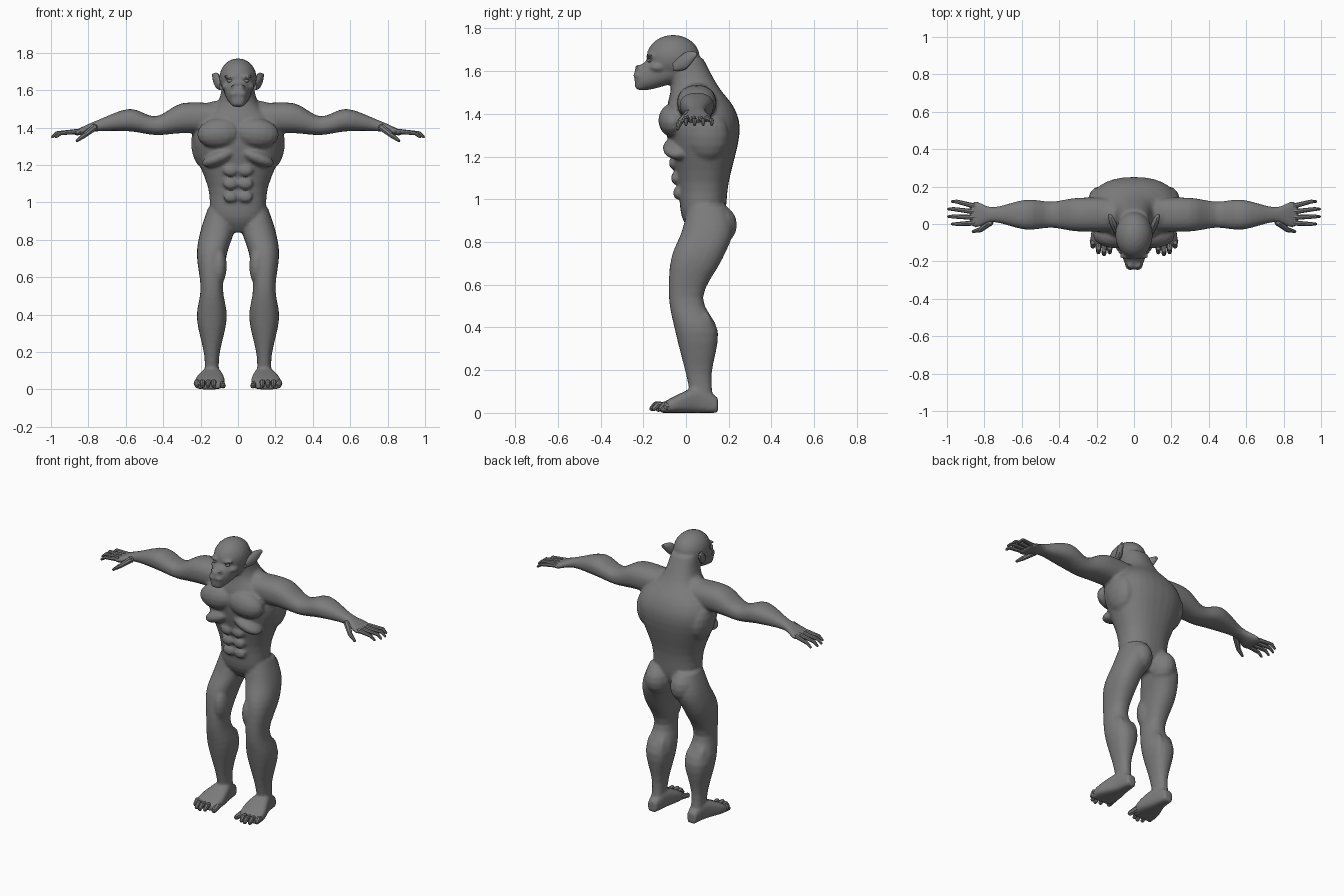
import bpy
import bmesh
import math
from mathutils import Vector, Matrix, Euler

default_cube = bpy.data.objects.get("Cube")
if default_cube:
    bpy.data.objects.remove(default_cube, do_unlink=True)

GREY = (0.2, 0.2, 0.2, 1)
skin = bpy.data.materials.new("grey_skin")
skin.use_nodes = True
skin.diffuse_color = GREY
skin.node_tree.nodes["Principled BSDF"].inputs["Base Color"].default_value = GREY


def smooth_rows(rows, steps=4):
    """Pass a flowing curve through a few cross-sections."""
    rows = [Vector(row) for row in rows]
    dense = []
    for i in range(len(rows) - 1):
        start, end = rows[i], rows[i + 1]
        before = rows[max(i - 1, 0)]
        after = rows[min(i + 2, len(rows) - 1)]
        leave, arrive = (end - before) / 2, (after - start) / 2
        for step in range(steps):
            t = step / steps
            blend = t * t * (3 - 2 * t)
            dense.append(start.lerp(end, blend)
                         + leave * t * (1 - t) ** 2 - arrive * t * t * (1 - t))
    return dense + [rows[-1]]


def superellipse(angle, power):
    """Point on a rounded square of unit radius."""
    return [math.copysign(abs(w) ** (2 / power), w) for w in (math.cos(angle), math.sin(angle))]


def loft(bm, axis, rows, side=1, sides=24, power=2.3):
    """Closed tube; each row is position along the axis, centre, two radii."""
    rings = []
    for along, centre_u, centre_v, radius_u, radius_v in smooth_rows(rows):
        ring = []
        for i in range(sides):
            cu, cv = superellipse(math.tau * i / sides, power)
            u, v = centre_u + radius_u * cu, centre_v + radius_v * cv
            x, y, z = {"x": (along, u, v), "y": (u, along, v), "z": (u, v, along)}[axis]
            ring.append(bm.verts.new((side * x, y, z)))
        rings.append(ring)
    for near, far in zip(rings, rings[1:]):
        for i in range(sides):
            bm.faces.new((near[i - 1], near[i], far[i], far[i - 1]))
    bm.faces.new(rings[0])
    bm.faces.new(rings[-1])


def ball(bm, centre, radii, tilt=0, side=1, segments=16):
    """Ellipsoid, tilted about the depth axis."""
    x, y, z = centre
    place = Matrix.Translation((side * x, y, z))
    turn = Euler((0, side * tilt, 0)).to_matrix().to_4x4()
    bmesh.ops.create_uvsphere(bm, u_segments=segments, v_segments=segments // 2, radius=1,
                              matrix=place @ turn @ Matrix.Diagonal((*radii, 1)))


def digit(bm, path, thick, thin, side):
    """Jointed finger or toe that tapers along its path."""
    points = [Vector((side * x, y, z)) for x, y, z in path]
    radii = [thick + (thin - thick) * i / (len(points) - 1) for i in range(len(points))]
    for point, radius in zip(points, radii):
        ball(bm, point, [radius] * 3, segments=8)
    for start, end, wide, narrow in zip(points, points[1:], radii, radii[1:]):
        bone = end - start
        place = Matrix.Translation((start + end) / 2)
        turn = bone.to_track_quat("Z", "Y").to_matrix().to_4x4()
        bmesh.ops.create_cone(bm, cap_ends=True, segments=8, radius1=wide, radius2=narrow,
                              depth=bone.length, matrix=place @ turn)


def finish(name, bm, voxel=None):
    """Turn the mesh into an object, optionally fused into one skin."""
    bmesh.ops.recalc_face_normals(bm, faces=bm.faces)
    mesh = bpy.data.meshes.new(name)
    bm.to_mesh(mesh)
    bm.free()
    mesh.materials.append(skin)
    part = bpy.data.objects.new(name, mesh)
    bpy.context.collection.objects.link(part)
    bpy.ops.object.select_all(action="DESELECT")
    part.select_set(True)
    bpy.context.view_layer.objects.active = part
    if voxel:
        fuse = part.modifiers.new("fuse", "REMESH")
        fuse.mode = "VOXEL"
        fuse.voxel_size = voxel
        soften = part.modifiers.new("soften", "SMOOTH")
        soften.iterations = 3
        for modifier in ("fuse", "soften"):
            bpy.ops.object.modifier_apply(modifier=modifier)
    bpy.ops.object.shade_smooth_by_angle(angle=math.radians(40))


body = bmesh.new()

# Trunk and neck: height, depth centre, half width, half depth
trunk = [(.84, .08, .05, .05), (.92, .08, .14, .1), (1.08, .08, .16, .12), (1.3, .08, .24, .17),
         (1.42, .07, .22, .16), (1.53, .04, .11, .11), (1.66, 0, .08, .08)]
loft(body, "z", [(z, 0, y, width, depth) for z, y, width, depth in trunk], sides=32)

# Skull, and muzzle: depth, height centre, half width, half height
ball(body, (0, -.06, 1.665), (.1, .125, .105), segments=24)
muzzle = [(-.04, 1.62, .08, .07), (-.14, 1.6, .07, .08), (-.21, 1.57, .05, .06), (-.24, 1.57, .03, .04)]
loft(body, "y", [(y, 0, z, width, height) for y, z, width, height in muzzle])

# Arm and palm: reach, height centre, half depth, half height
arm = [(.12, 1.45, .09, .08), (.3, 1.45, .09, .08), (.44, 1.41, .07, .05), (.58, 1.44, .08, .06),
       (.75, 1.41, .04, .03), (.84, 1.38, .07, .02), (.88, 1.37, .05, .01)]

# Leg: height, centre, half width, half depth
leg = [(.04, .14, .08, .04, .05), (.18, .14, .06, .04, .06), (.38, .14, .05, .08, .1),
       (.54, .14, 0, .06, .08), (.72, .14, .05, .08, .12), (.85, .11, .1, .09, .12),
       (.97, .09, .1, .07, .09)]

# Foot: depth, sideways centre, half width, full height
foot = [(.15, .14, .03, .07), (.06, .14, .05, .12), (-.05, .15, .08, .08), (-.12, .16, .07, .04)]

# Forms that bulge from the skin on each side: centre, radii, tilt
forms = {
    "chest": ((.1, -.06, 1.37), (.12, .07, .08), .1),
    "rib arch": ((.1, -.04, 1.24), (.1, .07, .04), .4),
    "neck slope": ((.13, .05, 1.5), (.14, .06, .04), .2),
    "side of back": ((.19, .1, 1.3), (.06, .1, .12), .1),
    "buttock": ((.09, .14, .88), (.08, .1, .1), 0),
    "inner thigh": ((.1, -.02, .66), (.04, .06, .1), 0),
    "kneecap": ((.14, -.05, .56), (.04, .03, .04), 0),
    "inner calf": ((.1, .09, .37), (.03, .05, .1), 0),
    "outer calf": ((.18, .08, .38), (.03, .05, .1), 0),
    "brow": ((.04, -.17, 1.67), (.04, .02, .01), -.1),
    "cheek": ((.06, -.13, 1.62), (.03, .04, .02), .2),
    "nostril": ((.02, -.22, 1.62), (.02, .02, .01), 0),
    "upper lip": ((.02, -.22, 1.58), (.03, .03, .01), 0),
    "lower lip": ((.01, -.21, 1.53), (.03, .03, .02), 0),
}
for side in (1, -1):
    loft(body, "x", [(x, .05, z, depth, height) for x, z, depth, height in arm], side)
    loft(body, "z", leg, side)
    loft(body, "y", [(y, x, height / 2, width, height / 2) for y, x, width, height in foot],
         side, power=3)
    for centre, radii, tilt in forms.values():
        ball(body, centre, radii, tilt, side)
    # Belly muscles, stepping in towards the waist
    for step in range(3):
        ball(body, (.04, -.04 - .01 * step, 1.03 + .07 * step), (.04, .02, .03), 0, side)
finish("body", body, voxel=.009)

# Small parts on each side
ear = [(-.06, .09, 1.62, .01, .02), (0, .11, 1.65, .02, .04), (.05, .13, 1.68, .01, .01)]
for side, label in ((1, "left"), (-1, "right")):
    bm = bmesh.new()
    loft(bm, "y", ear, side, sides=12, power=2)
    finish(label + "_ear", bm)

    bm = bmesh.new()
    ball(bm, (.04, -.17, 1.65), (.02, .01, .01), 0, side)
    finish(label + "_eye", bm)

    # Four fingers fan out from the palm, the middle ones longest
    bm = bmesh.new()
    for finger in range(4):
        fan = finger - 1.5
        knuckle = Vector((.85, .05 - .03 * fan, 1.38))
        joint = Vector((.97 - .01 * fan * fan, .06 - .04 * fan, 1.37))
        digit(bm, [knuckle, joint, joint + Vector((.025, 0, -.02))], .014, .007, side)
    digit(bm, [(.77, .01, 1.4), (.82, -.03, 1.36), (.86, -.04, 1.33)], .02, .008, side)
    finish(label + "_thumb_and_fingers", bm)

    # Big toe set back, small toes in an arc
    bm = bmesh.new()
    digit(bm, [(.09, -.07, .03), (.08, -.13, .02)], .02, .015, side)
    for toe in range(4):
        x, tip = .13 + .03 * toe, -.16 + .01 * (toe - 1) ** 2
        digit(bm, [(x, -.09, .03), (x, tip + .02, .04), (x, tip, .02)], .017, .012, side)
    finish(label + "_toes", bm)
